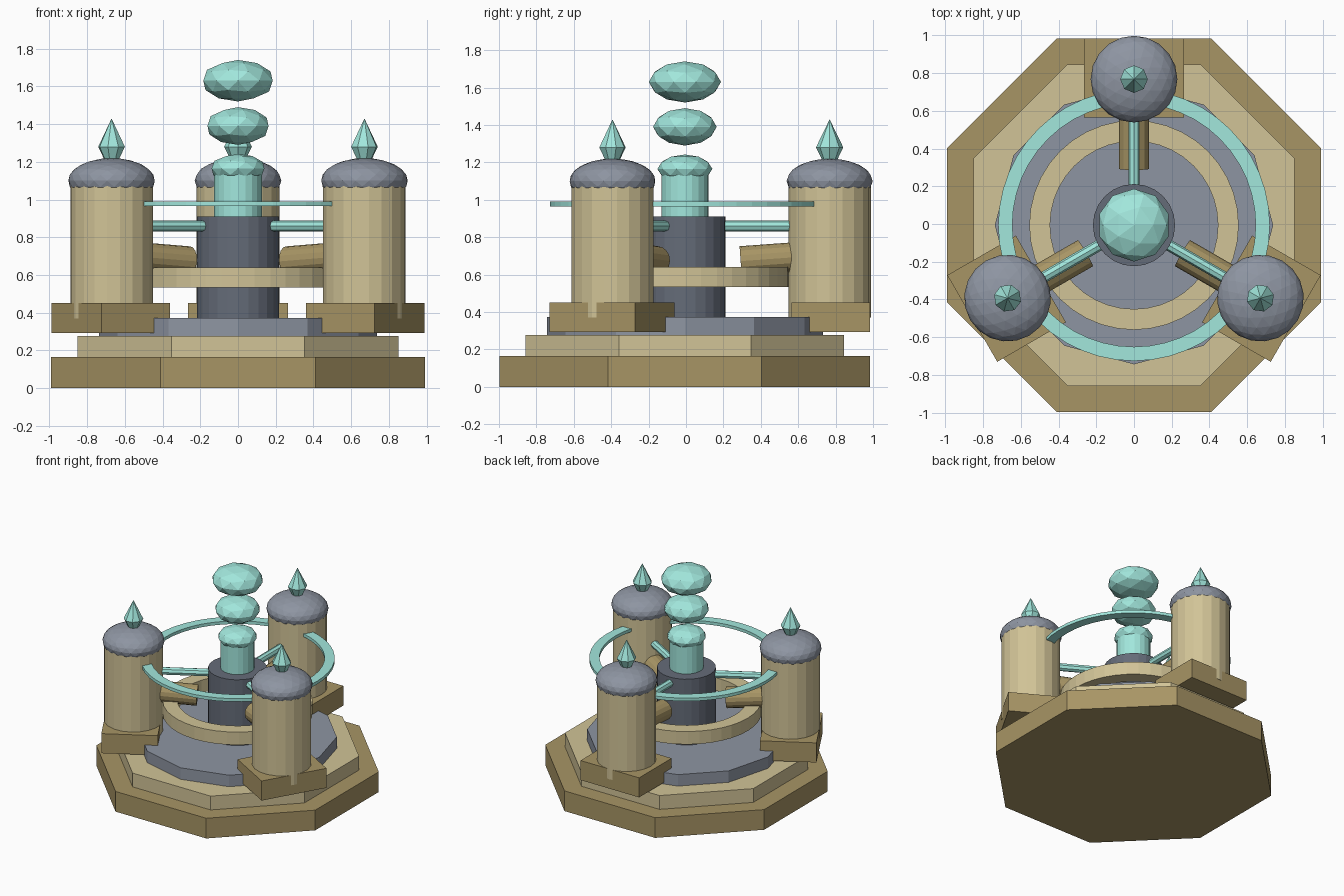
import bpy, bmesh, math
from mathutils import Matrix, Vector

if "Cube" in bpy.data.objects:
    bpy.data.objects.remove(bpy.data.objects["Cube"])

CY = -0.006  # shared centre of the round plan


def material(name, rgb):
    m = bpy.data.materials.new(name)
    m.diffuse_color = (*rgb, 1)
    m.use_nodes = True
    m.node_tree.nodes["Principled BSDF"].inputs["Base Color"].default_value = m.diffuse_color
    return m


SAND = material("sand", (0.64, 0.55, 0.31))
BROWN = material("brown", (0.39, 0.30, 0.13))
SLATE = material("slate", (0.27, 0.30, 0.36))
DARK = material("dark_slate", (0.13, 0.15, 0.19))
TEAL = material("teal", (0.36, 0.80, 0.72))


def finish(name, bm, mat, xf=Matrix()):
    bmesh.ops.recalc_face_normals(bm, faces=bm.faces)
    me = bpy.data.meshes.new(name)
    bm.to_mesh(me)
    bm.free()
    me.materials.append(mat)
    ob = bpy.data.objects.new(name, me)
    ob.matrix_world = Matrix.Translation((0, CY, 0)) @ xf
    bpy.context.collection.objects.link(ob)
    return ob


def prism(name, mat, r, z0, z1, n, turn=0.0, xf=Matrix()):
    bm = bmesh.new()
    m = Matrix.Translation((0, 0, (z0 + z1) / 2)) @ Matrix.Rotation(turn, 4, 'Z')
    bmesh.ops.create_cone(bm, cap_ends=True, segments=n, radius1=r, radius2=r,
                          depth=z1 - z0, matrix=m)
    return finish(name, bm, mat, xf)


def rod(name, mat, r, a, b, n, xf):
    a, b = Vector(a), Vector(b)
    bm = bmesh.new()
    m = Matrix.Translation((a + b) / 2) @ (b - a).to_track_quat('Z', 'Y').to_matrix().to_4x4()
    bmesh.ops.create_cone(bm, cap_ends=True, segments=n, radius1=r, radius2=r,
                          depth=(b - a).length, matrix=m)
    return finish(name, bm, mat, xf)


def gem(name, mat, r, z, hz, level, xf=Matrix()):
    bm = bmesh.new()
    m = Matrix.Translation((0, 0, z)) @ Matrix.Diagonal((r, r, hz, 1))
    bmesh.ops.create_icosphere(bm, subdivisions=level, radius=1, matrix=m)
    return finish(name, bm, mat, xf)


def lathe(name, mat, profile, n, xf=Matrix()):
    # closed (radius, z) profile spun about z
    bm = bmesh.new()
    vs = [bm.verts.new((r, 0, z)) for r, z in profile]
    es = [bm.edges.new((vs[i], vs[(i + 1) % len(vs)])) for i in range(len(vs))]
    bmesh.ops.spin(bm, geom=vs + es, cent=(0, 0, 0), axis=(0, 0, 1),
                   angle=math.tau, steps=n)
    bmesh.ops.remove_doubles(bm, verts=bm.verts, dist=1e-4)
    return finish(name, bm, mat, xf)


def ring(name, mat, r0, r1, z0, z1, n):
    return lathe(name, mat, [(r0, z0), (r1, z0), (r1, z1), (r0, z1)], n)


# Stepped base
prism("base_step", BROWN, 0.99 / math.cos(math.pi / 8), 0, 0.165, 8, math.pi / 8)
prism("middle_step", SAND, 0.852 / math.cos(math.pi / 8), 0.165, 0.278, 8, math.pi / 8)
prism("top_step", SLATE, 0.738, 0.278, 0.372, 12)

# Central column with its rings and floating gems
prism("core_column", DARK, 0.218, 0.37, 0.91, 24)
prism("core_crystal_shaft", TEAL, 0.126, 0.90, 1.165, 20)
gem("core_crystal_cap", TEAL, 0.147, 1.165, 0.077, 2)
gem("lower_gem", TEAL, 0.17, 1.39, 0.1, 2)
gem("upper_gem", TEAL, 0.193, 1.63, 0.11, 2)
ring("stone_ring", SAND, 0.445, 0.555, 0.535, 0.64, 40)
ring("crystal_ring", TEAL, 0.645, 0.72, 0.965, 0.99, 48)

# Three towers, each linked to the column
for i in range(3):
    spin = Matrix.Rotation(i * math.tau / 3, 4, 'Z')
    at = spin @ Matrix.Translation((0, 0.774, 0))
    bm = bmesh.new()
    bmesh.ops.create_cube(bm, size=1, matrix=Matrix.Translation((0, 0.006, 0.372))
                          @ Matrix.Diagonal((0.53, 0.42, 0.16, 1)))
    finish(f"tower_plinth_{i}", bm, BROWN, at)
    prism(f"tower_shaft_{i}", SAND, 0.22, 0.37, 1.10, 20, 0, at)
    gem(f"tower_dome_{i}", SLATE, 0.23, 1.10, 0.12, 3, at)
    # Pointed finial
    lathe(f"tower_finial_{i}", TEAL,
          [(0, 1.20), (0.034, 1.20), (0.073, 1.28), (0, 1.43)], 8, at)
    rod(f"crystal_link_{i}", TEAL, 0.03, (0, 0.18, 0.86), (0, 0.62, 0.86), 8, spin)
    rod(f"side_barrel_{i}", BROWN, 0.08, (0, 0.298, 0.672), (0, 0.66, 0.698), 16, spin)
